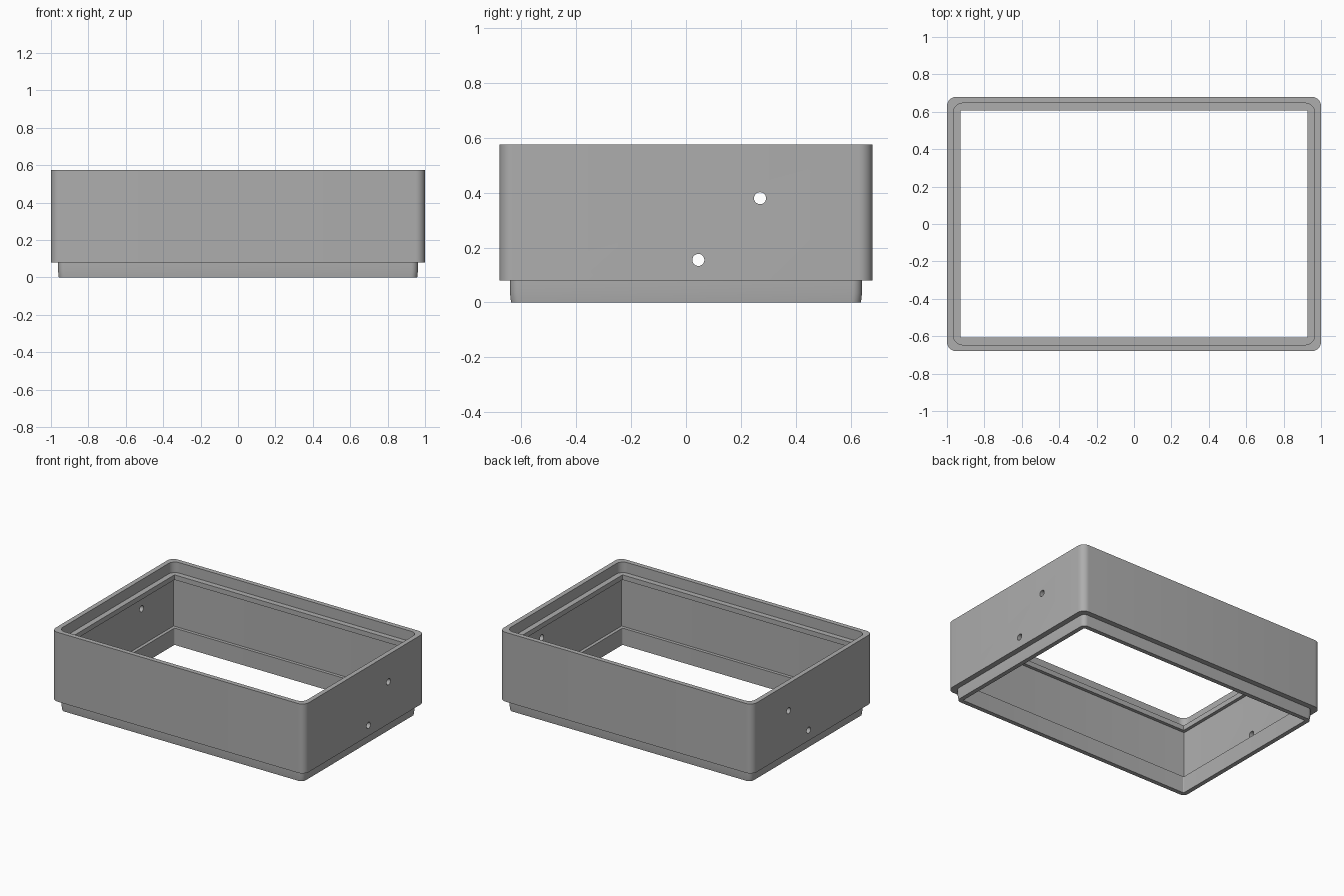
import bpy
import bmesh
import math
from mathutils import Matrix

if "Cube" in bpy.data.objects:
    bpy.data.objects.remove(bpy.data.objects["Cube"], do_unlink=True)

HALF_X, HALF_Y = 1.0, 0.68
CORNER_STEPS = 8

grey = bpy.data.materials.new("plain grey")
grey.use_nodes = True
color = (0.42, 0.42, 0.42, 1)
grey.diffuse_color = color
grey.node_tree.nodes["Principled BSDF"].inputs["Base Color"].default_value = color


def ring(bm, inset, radius, z):
    """Rounded rectangle loop, set in from the outer wall."""
    cx, cy = HALF_X - inset - radius, HALF_Y - inset - radius
    verts = []
    for quarter, (sx, sy) in enumerate([(1, 1), (-1, 1), (-1, -1), (1, -1)]):
        for step in range(CORNER_STEPS + 1):
            a = (quarter + step / CORNER_STEPS) * math.pi / 2
            verts.append(bm.verts.new((sx * cx + radius * math.cos(a),
                                       sy * cy + radius * math.sin(a), z)))
    return verts


def make_object(name, bm):
    bmesh.ops.recalc_face_normals(bm, faces=bm.faces)
    mesh = bpy.data.meshes.new(name)
    bm.to_mesh(mesh)
    bm.free()
    obj = bpy.data.objects.new(name, mesh)
    bpy.context.collection.objects.link(obj)
    return obj


# Wall section as (inset, corner radius, height), once round the outside and inside
section = [
    (0.038, 0.035, 0.035), (0.038, 0.035, 0.08),   # skirt
    (0.0, 0.05, 0.08), (0.0, 0.05, 0.575),         # outer wall
    (0.034, 0.05, 0.575), (0.034, 0.05, 0.50),     # top rebate
    (0.073, 0.004, 0.50), (0.073, 0.004, 0.465),   # inner lip
    (0.05, 0.003, 0.465), (0.05, 0.003, 0.12),     # recessed inner wall
    (0.073, 0.006, 0.12), (0.073, 0.006, 0.0),     # lower band
    (0.042, 0.035, 0.0),
]
bm = bmesh.new()
loops = [ring(bm, *row) for row in section]
for i, a in enumerate(loops):
    b = loops[(i + 1) % len(loops)]
    for j in range(len(a)):
        k = (j + 1) % len(a)
        bm.faces.new((a[j], a[k], b[k], b[j]))
frame = make_object("box_frame", bm)
frame.data.materials.append(grey)

# Screw holes through both end walls
bm = bmesh.new()
for y, z in [(0.045, 0.155), (0.27, 0.38)]:
    bmesh.ops.create_cone(bm, cap_ends=True, segments=24,
                          radius1=0.022, radius2=0.022, depth=3,
                          matrix=Matrix.Translation((0, y, z))
                          @ Matrix.Rotation(math.pi / 2, 4, "Y"))
cutter = make_object("hole_cutter", bm)
cutter.hide_render = True
cutter.data.materials.append(grey)

cut = frame.modifiers.new("holes", "BOOLEAN")
cut.operation = "DIFFERENCE"
cut.solver = "EXACT"
cut.object = cutter

bpy.ops.object.select_all(action="DESELECT")
frame.select_set(True)
bpy.context.view_layer.objects.active = frame
bpy.ops.object.modifier_apply(modifier="holes")
bpy.data.objects.remove(cutter, do_unlink=True)
bpy.ops.object.shade_smooth_by_angle(angle=math.radians(30))
